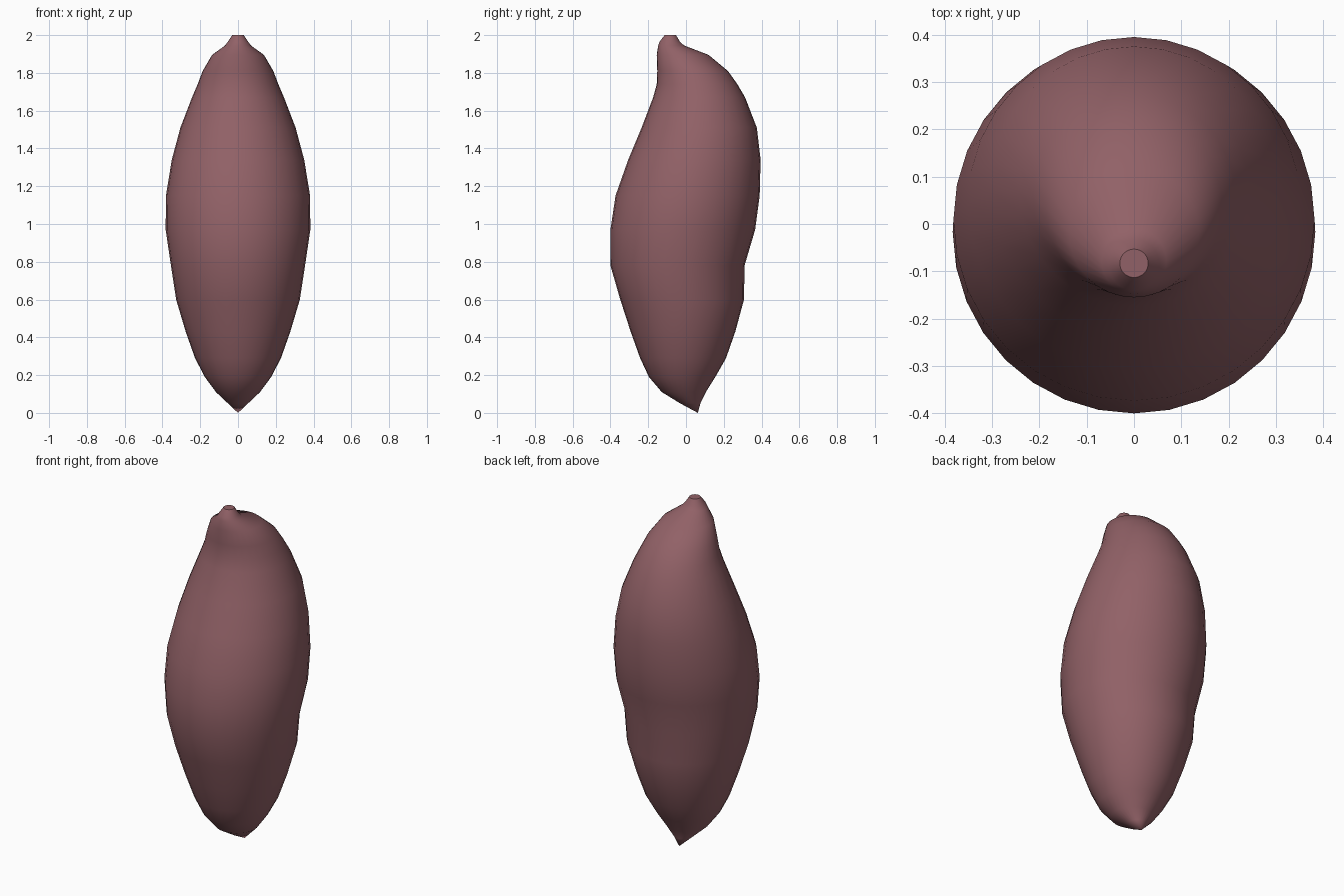
import bpy, bmesh, math

cube = bpy.data.objects.get("Cube")
if cube:
    bpy.data.objects.remove(cube, do_unlink=True)

SIDES = 32

# Side profile of the tuber: height, front edge y, back edge y
PROFILE = [
    (0.05, -0.03, 0.076), (0.11, -0.128, 0.105), (0.19, -0.196, 0.155),
    (0.29, -0.243, 0.212), (0.43, -0.293, 0.261), (0.60, -0.348, 0.307),
    (0.78, -0.40, 0.31), (0.97, -0.40, 0.366), (1.15, -0.373, 0.39),
    (1.34, -0.306, 0.395), (1.51, -0.235, 0.375), (1.67, -0.174, 0.313),
    (1.74, -0.155, 0.272), (1.81, -0.152, 0.222), (1.895, -0.155, 0.12),
    (1.945, -0.147, -0.01), (1.965, -0.14, -0.032), (2.0, -0.113, -0.053),
]

skin = bpy.data.materials.new("dusky_pink_skin")
skin.use_nodes = True
colour = (0.285, 0.12, 0.135, 1)
skin.diffuse_color = colour
skin.node_tree.nodes["Principled BSDF"].inputs["Base Color"].default_value = colour


def ring(bm, z, front, back):
    """Level circle spanning the front and back edges."""
    mid, radius = (front + back) / 2, (back - front) / 2
    turns = [math.tau * i / SIDES for i in range(SIDES)]
    return [bm.verts.new((radius * math.cos(a), mid + radius * math.sin(a), z)) for a in turns]


bm = bmesh.new()
rings = [ring(bm, *row) for row in PROFILE]

# Skin between neighbouring rings
for low, high in zip(rings, rings[1:]):
    for i in range(SIDES):
        j = (i + 1) % SIDES
        bm.faces.new((low[i], low[j], high[j], high[i]))

# Pointed root tip
tip = bm.verts.new((0, 0.063, 0))
for i in range(SIDES):
    bm.faces.new((tip, rings[0][(i + 1) % SIDES], rings[0][i]))

for face in bm.faces:
    face.smooth = True

# Flat cut stem end
bm.faces.new(rings[-1]).smooth = False

mesh = bpy.data.meshes.new("tuber")
bm.to_mesh(mesh)
bm.free()
mesh.materials.append(skin)
tuber = bpy.data.objects.new("tuber", mesh)
bpy.context.collection.objects.link(tuber)
